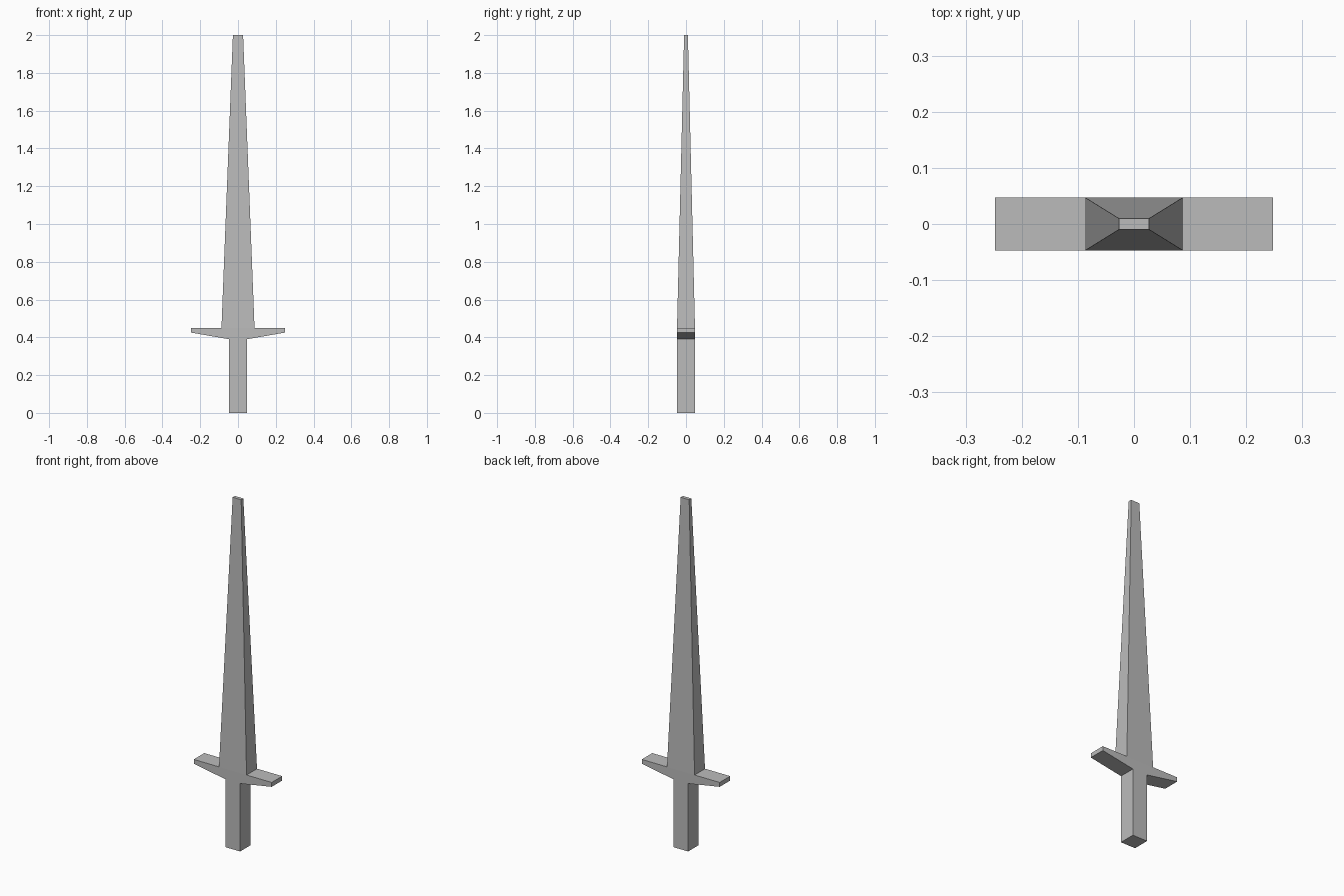
import bpy, bmesh

if "Cube" in bpy.data.objects:
    bpy.data.objects.remove(bpy.data.objects["Cube"])

DEPTH = 0.0475               # half thickness of handle and guard
HANDLE_X, BLADE_X = 0.047, 0.0875
Z_HANDLE, Z_BLADE = 0.39, 0.45

grey = bpy.data.materials.new("grey")
grey.diffuse_color = (0.5, 0.5, 0.5, 1)
grey.use_nodes = True
grey.node_tree.nodes["Principled BSDF"].inputs["Base Color"].default_value = grey.diffuse_color


def finish(name, bm):
    bmesh.ops.recalc_face_normals(bm, faces=bm.faces)
    mesh = bpy.data.meshes.new(name)
    bm.to_mesh(mesh)
    bm.free()
    mesh.materials.append(grey)
    obj = bpy.data.objects.new(name, mesh)
    bpy.context.collection.objects.link(obj)
    return obj


def tapered_bar(name, bottom, top, cap):
    """Four-sided bar between two (half x, half y, z) sections, capped at its free end."""
    bm = bmesh.new()
    rings = [[bm.verts.new((sx * x, sy * y, z))
              for sx, sy in ((-1, -1), (1, -1), (1, 1), (-1, 1))]
             for x, y, z in (bottom, top)]
    for i in range(4):
        j = (i + 1) % 4
        bm.faces.new((rings[0][i], rings[0][j], rings[1][j], rings[1][i]))
    # Index 0 caps the bottom, index 1 the top
    bm.faces.new(rings[cap][::-1] if cap == 0 else rings[cap])
    # Outward normals for the open shell
    return finish(name, bm)


# Handle, open where it meets the guard
tapered_bar("handle", (HANDLE_X, DEPTH, 0), (HANDLE_X, DEPTH, Z_HANDLE), cap=0)

# Blade, tapering both ways to a blunt tip
tapered_bar("blade", (BLADE_X, DEPTH, Z_BLADE), (0.027, 0.01, 2.0), cap=1)

# Guard: mirrored outline, open where the handle and blade join
half = [(HANDLE_X, Z_HANDLE), (0.2475, 0.425), (0.2475, Z_BLADE), (BLADE_X, Z_BLADE)]
outline = half + [(-x, z) for x, z in reversed(half)]
bm = bmesh.new()
front = [bm.verts.new((x, -DEPTH, z)) for x, z in outline]
back = [bm.verts.new((x, DEPTH, z)) for x, z in outline]
bm.faces.new(front)
bm.faces.new(back[::-1])
for i in range(8):
    if i not in (3, 7):
        j = (i + 1) % 8
        bm.faces.new((front[j], front[i], back[i], back[j]))
finish("guard", bm)
